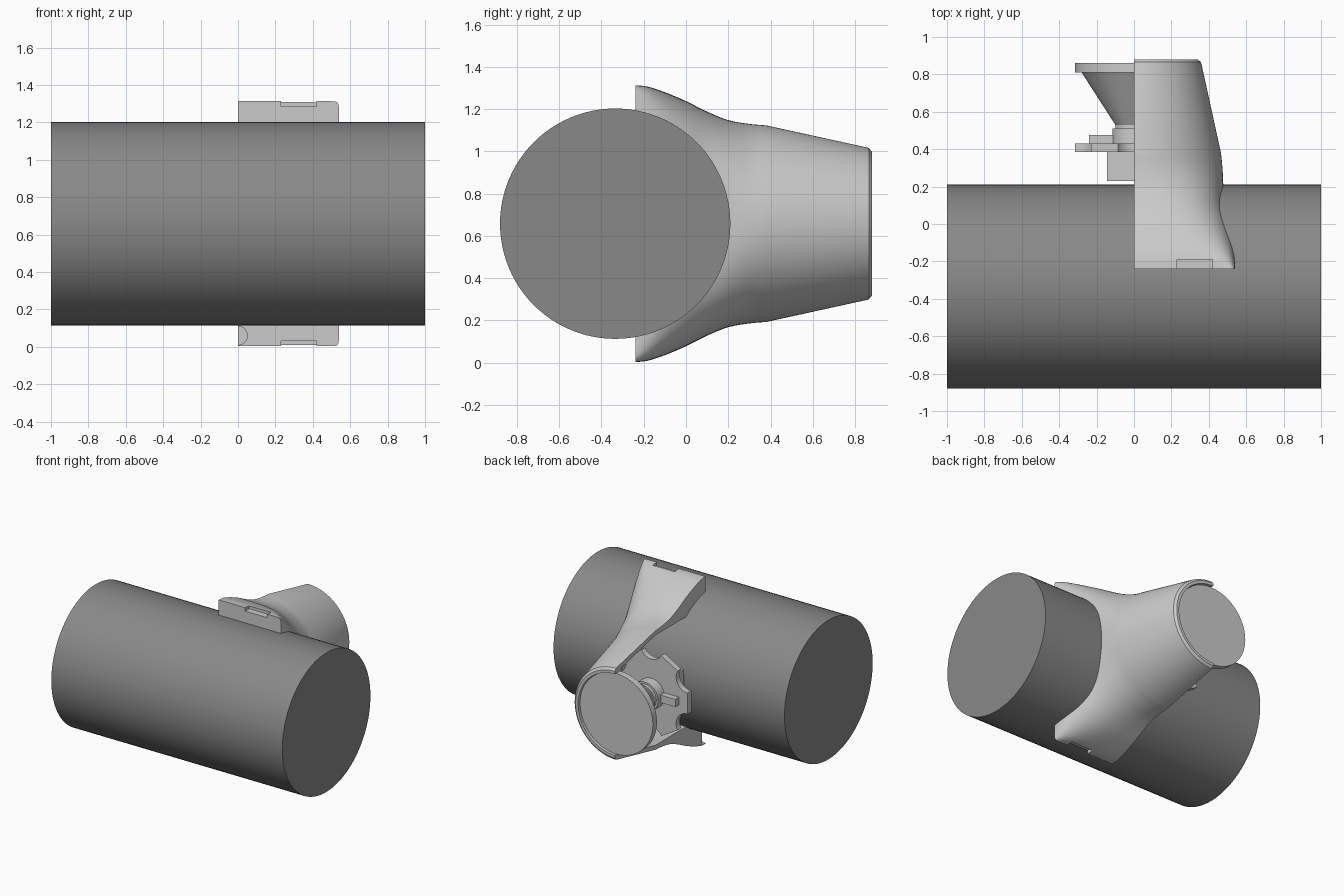
import bpy, bmesh
from math import sin, cos, pi, radians
from mathutils import Vector

if "Cube" in bpy.data.objects:
    bpy.data.objects.remove(bpy.data.objects["Cube"])

CZ = 0.658            # height of the shared axis
PIPE_Y, PIPE_R = -0.335, 0.545


def make(name, verts, faces):
    me = bpy.data.meshes.new(name)
    me.from_pydata(verts, [], faces)
    bm = bmesh.new()
    bm.from_mesh(me)
    bmesh.ops.recalc_face_normals(bm, faces=bm.faces)
    bm.to_mesh(me)
    bm.free()
    ob = bpy.data.objects.new(name, me)
    bpy.context.collection.objects.link(ob)
    return ob


def loft(name, rings):
    """Closed solid through equal-length rings, capped at both ends."""
    n = len(rings[0])
    verts = [p for r in rings for p in r]
    faces = [(i * n + j, i * n + (j + 1) % n, (i + 1) * n + (j + 1) % n, (i + 1) * n + j)
             for i in range(len(rings) - 1) for j in range(n)]
    faces += [tuple(range(n)), tuple((len(rings) - 1) * n + j for j in range(n))]
    return make(name, verts, faces)


def turned(name, profile, cx=0, cz=CZ, n=96):
    """Solid of revolution about a line along y; profile is (y, radius)."""
    return loft(name, [[(cx + r * cos(2 * pi * k / n), y, cz + r * sin(2 * pi * k / n))
                        for k in range(n)] for y, r in profile])


def box(name, x0, x1, y0, y1, z0, z1):
    return loft(name, [[(x0, y, z0), (x1, y, z0), (x1, y, z1), (x0, y, z1)] for y in (y0, y1)])


def smooth(ob):
    bpy.ops.object.select_all(action='DESELECT')
    ob.select_set(True)
    bpy.context.view_layer.objects.active = ob
    bpy.ops.object.shade_smooth_by_angle(angle=radians(30))


def cut(ob, cutter):
    m = ob.modifiers.new("cut", 'BOOLEAN')
    m.operation, m.solver, m.object = 'DIFFERENCE', 'EXACT', cutter
    bpy.context.view_layer.objects.active = ob
    bpy.ops.object.modifier_apply(modifier=m.name)
    bpy.data.objects.remove(cutter)


def pipe(name, n=96):
    return loft(name, [[(x, PIPE_Y + PIPE_R * cos(2 * pi * k / n), CZ + PIPE_R * sin(2 * pi * k / n))
                        for k in range(n)] for x in (-1, 1)])


# Main dark cylinder
main = pipe("main_cylinder")
mat = bpy.data.materials.new("dark_grey")
mat.diffuse_color = (0.25, 0.25, 0.25, 1)
mat.use_nodes = True
mat.node_tree.nodes["Principled BSDF"].inputs["Base Color"].default_value = mat.diffuse_color
main.data.materials.append(mat)
smooth(main)

# Half housing: sections blend from a rectangle on the saddle to a circle
# station = (y, half height, half width, 1 / superellipse exponent)
saddle = [Vector(s) for s in [
    (-.24, .655, .54, .02), (-.18, .648, .538, .07), (-.10, .622, .53, .14),
    (0, .58, .51, .22), (.10, .53, .485, .29), (.20, .49, .478, .37),
    (.30, .472, .473, .46), (.38, .465, .465, .5)]]


def spline(pts, steps=4):
    out = []
    for i in range(len(pts) - 1):
        a, b, c, d = pts[max(i - 1, 0)], pts[i], pts[i + 1], pts[min(i + 2, len(pts) - 1)]
        for s in range(steps):
            t = s / steps
            out.append(b + (c - a) * t / 2 + (2 * a - 5 * b + 4 * c - d) * t * t / 2
                       + (3 * b - a - 3 * c + d) * t ** 3 / 2)
    return out + [pts[-1]]


stations = spline(saddle) + [(.85, .362, .362, .5), (.865, .358, .358, .5), (.88, .34, .34, .5)]
rings = []
for y, h, w, e in stations:
    ring = []
    for k in range(65):
        a = -pi / 2 + pi * k / 64
        c, s = max(cos(a), 0), sin(a)
        if k in (0, 64):
            c = 0
        ring.append((w * c ** (2 * e), y, CZ + h * abs(s) ** (2 * e) * (1 if s >= 0 else -1)))
    rings.append(ring)
housing = loft("housing_half", rings)
cut(housing, pipe("saddle_cutter"))
cut(housing, turned("cavity_cutter", [(-.3, .43), (.38, .43), (.80, .335), (.80, .318), (.95, .318)]))
for z in (0, 2 * CZ):                      # strap notches, top and bottom
    cut(housing, box("notch_cutter", .23, .42, -.3, -.19, z - .03, z + .03))
cut(housing, turned("hole_cutter", [(-.3, .05), (-.2, .05)], cz=.06, n=32))
smooth(housing)

# Lens with its conical body
smooth(turned("lens", [(.53, .1), (.81, .28), (.81, .315), (.86, .315)]))

# Emitter stack and contact bar
smooth(turned("emitter", [(.43, .115), (.51, .115), (.51, .1), (.53, .1)], n=48))
box("contact_bar", -.24, .24, .43, .475, CZ - .03, CZ + .03)

# Hexagonal board with a round notch at every corner
outline = []
for k in range(6):
    a = radians(30 + 60 * k)
    for i in range(13):
        b = a - radians(120) - radians(120) * i / 12
        outline.append((.364 * cos(a) + .1 * cos(b), .364 * sin(a) + .1 * sin(b)))
smooth(loft("star_board", [[(x, y, CZ + z) for x, z in outline] for y in (.385, .43)]))

# Block behind the board
box("driver_block", -.145, .145, .23, .385, CZ - .145, CZ + .145)
